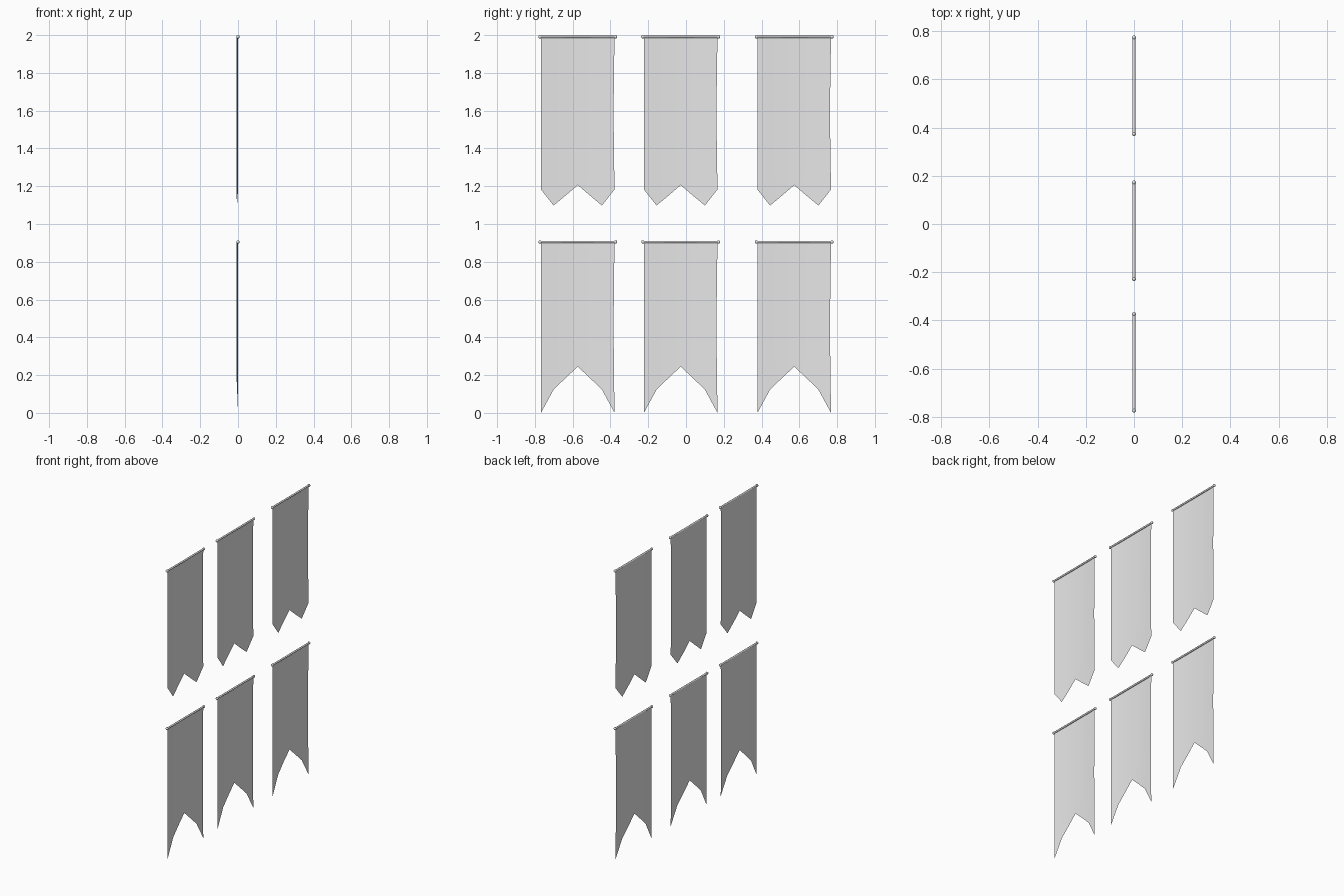
import bpy, bmesh, math
from mathutils import Matrix

cube = bpy.data.objects.get("Cube")
if cube:
    bpy.data.objects.remove(cube, do_unlink=True)

grey = bpy.data.materials.new("light grey cloth")
grey.use_nodes = True
colour = (0.8, 0.8, 0.8, 1)
grey.diffuse_color = colour
grey.node_tree.nodes["Principled BSDF"].inputs["Base Color"].default_value = colour

HALF = 0.195          # half the cloth width
ROWS = 6


def make_object(name, bm, y, z):
    mesh = bpy.data.meshes.new(name)
    bm.to_mesh(mesh)
    bm.free()
    mesh.materials.append(grey)
    obj = bpy.data.objects.new(name, mesh)
    obj.location = (0, y, z)
    bpy.context.collection.objects.link(obj)
    for poly in mesh.polygons:
        poly.use_smooth = True
    obj.select_set(True)
    bpy.context.view_layer.objects.active = obj
    bpy.ops.object.shade_smooth_by_angle(angle=math.radians(40))
    obj.select_set(False)


def banner_cloth(name, hem, y, z):
    """Bowed sheet; hem gives (side offset, drop) from the centre outwards."""
    bm = bmesh.new()
    outline = [(-s, d) for s, d in reversed(hem[1:])] + hem
    columns = []
    for side, drop in outline:
        bow = -0.0085 * (1 - (side / HALF) ** 2)
        column = []
        for r in range(ROWS + 1):
            t = r / ROWS
            # right edge draws in slightly halfway down
            pull = 0.005 * math.sin(math.pi * t) if side > HALF - 0.01 else 0
            column.append(bm.verts.new((bow, side - pull, -drop * t)))
        columns.append(column)
    for a, b in zip(columns, columns[1:]):
        for r in range(ROWS):
            bm.faces.new((a[r], a[r + 1], b[r + 1], b[r]))
    make_object(name, bm, y, z)


def hanging_rod(name, y, z):
    """Thin rod along y with a small knob on each end."""
    bm = bmesh.new()
    bmesh.ops.create_cone(bm, cap_ends=True, segments=12, radius1=0.006,
                          radius2=0.006, depth=0.4,
                          matrix=Matrix.Rotation(math.pi / 2, 4, "X"))
    for end in (-1, 1):
        bmesh.ops.create_uvsphere(bm, u_segments=12, v_segments=8, radius=0.009,
                                  matrix=Matrix.Translation((0, end * 0.2, 0)))
    make_object(name, bm, y, z)


# Hem shapes: two blunt points, and a deep swallowtail
blunt_hem = [(0, 0.785), (0.064, 0.84), (0.128, 0.893), (HALF, 0.808)]
swallow_hem = [(0, 0.66), (0.064, 0.72), (0.128, 0.782), (HALF, 0.905)]

for row, hem, z in (("upper", blunt_hem, 1.991), ("lower", swallow_hem, 0.905)):
    for place, y in (("front", -0.573), ("middle", -0.028), ("back", 0.573)):
        banner_cloth(f"{row}_{place}_banner", hem, y, z)
        hanging_rod(f"{row}_{place}_rod", y, z)
